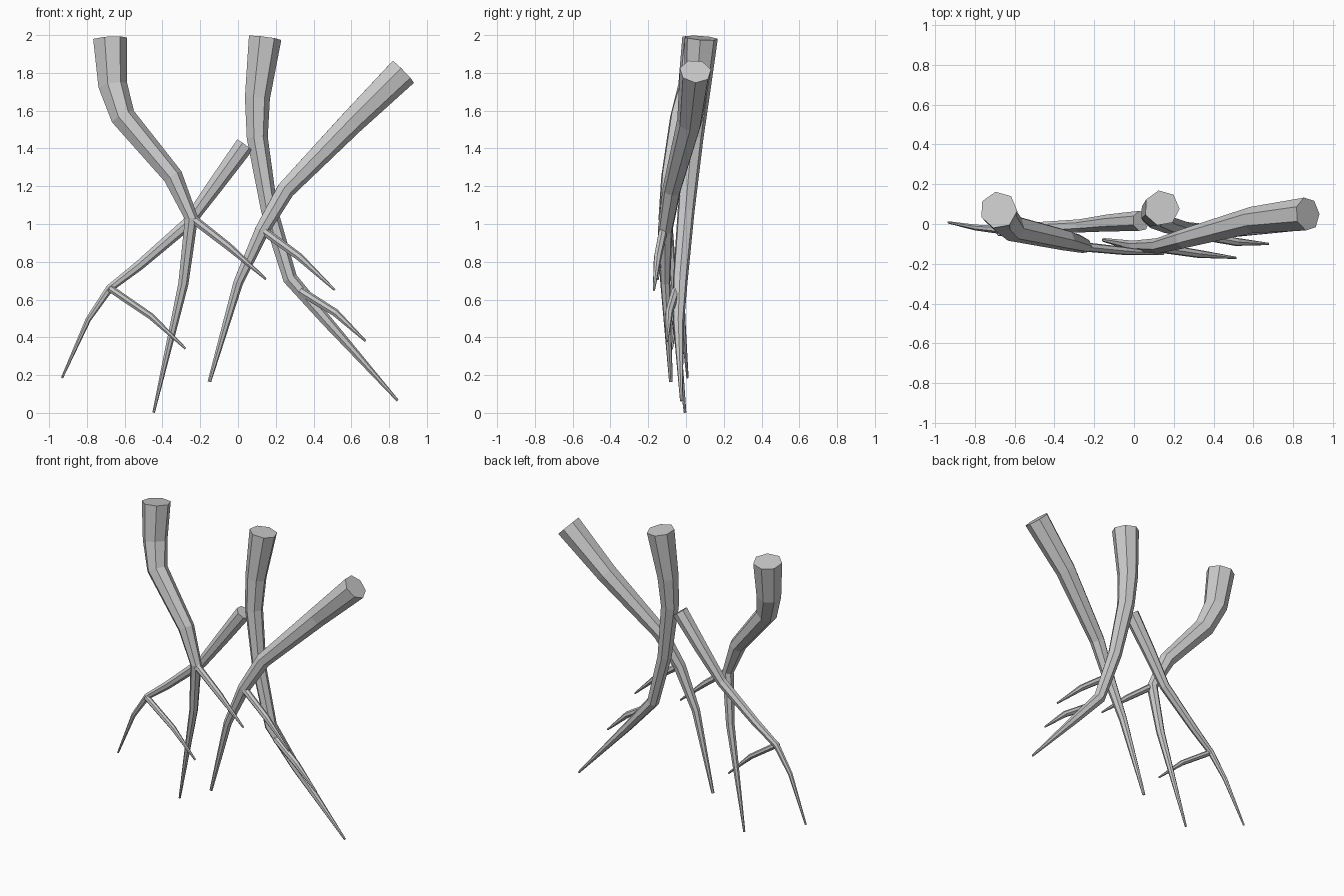
import bpy, bmesh, math
from mathutils import Vector

bark = bpy.data.materials.new("root grey")
bark.diffuse_color = (0.6, 0.6, 0.6, 1)


def root(name, pts, sides=7, phase=100):
    """Tapered flat-sided tube through points (x, y, z, radius)."""
    bm = bmesh.new()
    P = [Vector(p[:3]) for p in pts]
    rings = []
    for i, p in enumerate(P):
        t = Vector()
        if i > 0:
            t += (p - P[i - 1]).normalized()
        if i < len(P) - 1:
            t += (P[i + 1] - p).normalized()
        t.normalize()
        v = (Vector((0, 1, 0)) - t * t.y).normalized()
        u = t.cross(v)
        ring = []
        for k in range(sides):
            a = math.radians(phase) + 2 * math.pi * k / sides
            ring.append(bm.verts.new(p + (u * math.cos(a) + v * math.sin(a)) * pts[i][3]))
        rings.append(ring)
    for a, b in zip(rings, rings[1:]):
        for k in range(sides):
            j = (k + 1) % sides
            bm.faces.new((a[k], a[j], b[j], b[k]))
    bm.faces.new(rings[0])
    bm.faces.new(rings[-1])
    bmesh.ops.recalc_face_normals(bm, faces=bm.faces)
    me = bpy.data.meshes.new(name)
    bm.to_mesh(me)
    bm.free()
    me.materials.append(bark)
    bpy.context.collection.objects.link(bpy.data.objects.new(name, me))


# Main roots, thick end first
root("left_root", [
    (-.68, .07, 1.98, .094), (-.665, .035, 1.73, .08), (-.61, -.02, 1.565, .068),
    (-.345, -.08, 1.25, .054), (-.248, -.11, 1.03, .037),
    (-.29, -.075, .685, .028), (-.447, -.005, .002, .007)])
root("middle_root", [
    (.14, .08, 1.985, .09), (.1, .055, 1.665, .069), (.1, .035, 1.455, .058),
    (.165, 0, 1.07, .046), (.275, -.03, .71, .04),
    (.475, -.04, .48, .03), (.845, -.025, .065, .007)])
root("right_root", [
    (.872, .05, 1.808, .085), (.6, .02, 1.54, .068), (.25, -.075, 1.18, .05),
    (.125, -.11, .965, .04), (0, -.11, .69, .027), (-.152, -.08, .165, .01)], phase=0)
root("back_root", [
    (.035, .015, 1.42, .052), (-.125, .005, 1.2, .044), (-.27, -.01, 1.0, .034),
    (-.525, -.02, .78, .027), (-.68, -.028, .66, .021),
    (-.793, -.018, .495, .015), (-.932, .008, .185, .006)])

# Thin side shoots
root("left_shoot", [
    (-.25, -.115, 1.035, .024), (-.05, -.135, .88, .021), (.147, -.15, .708, .006)])
root("right_shoot", [
    (.125, -.12, .97, .024), (.325, -.15, .825, .021), (.512, -.17, .65, .006)])
root("middle_shoot", [
    (.33, -.055, .645, .024), (.515, -.09, .53, .021), (.675, -.1, .38, .006)])
root("back_shoot", [
    (-.68, -.04, .66, .02), (-.46, -.06, .51, .018), (-.278, -.075, .34, .006)])
